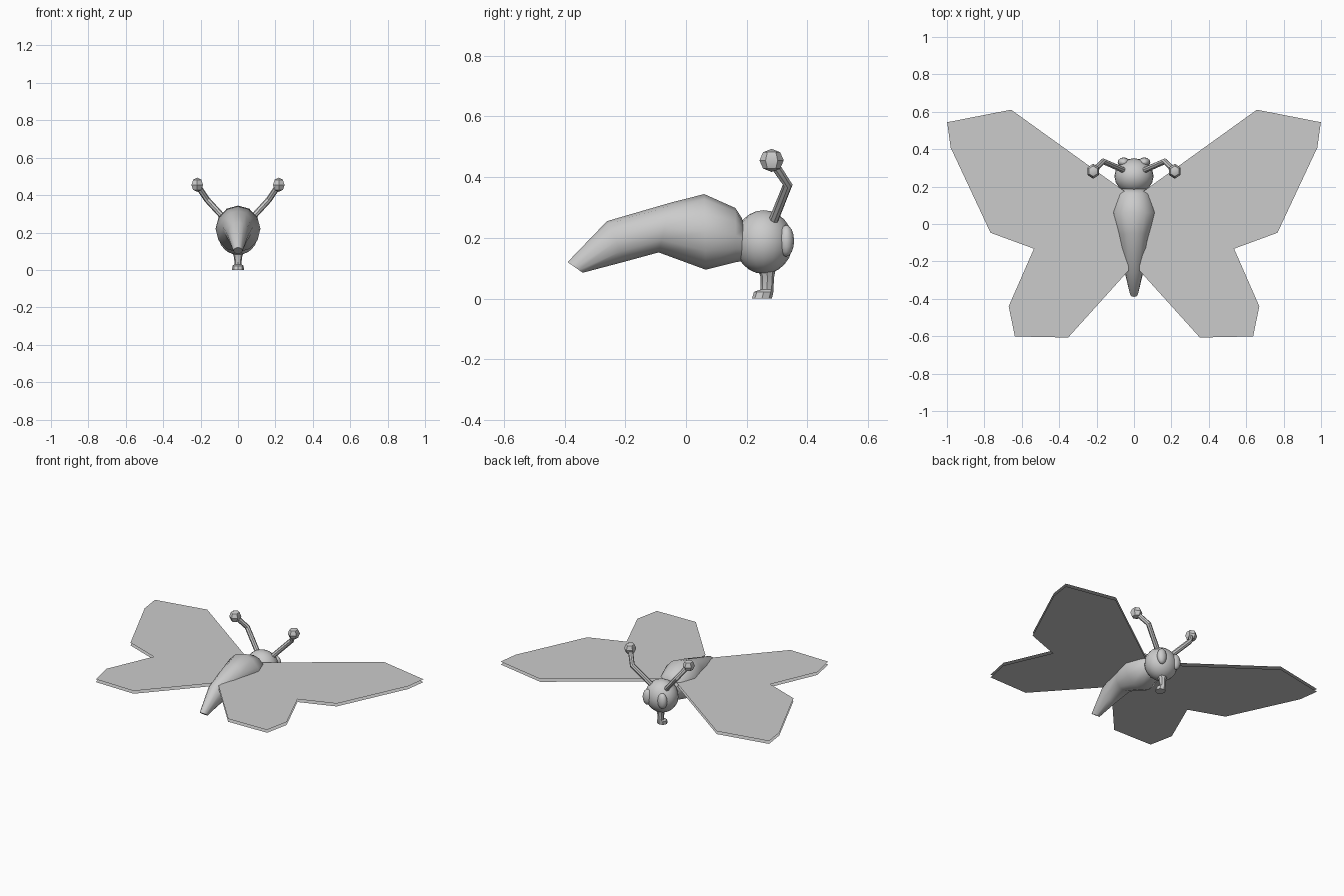
import bpy, bmesh, math
from mathutils import Vector

if "Cube" in bpy.data.objects:
    bpy.data.objects.remove(bpy.data.objects["Cube"])


def finish(name, bm, smooth=True, angle=40):
    bmesh.ops.recalc_face_normals(bm, faces=bm.faces)
    me = bpy.data.meshes.new(name)
    bm.to_mesh(me)
    bm.free()
    ob = bpy.data.objects.new(name, me)
    bpy.context.collection.objects.link(ob)
    if smooth:
        bpy.ops.object.select_all(action='DESELECT')
        bpy.context.view_layer.objects.active = ob
        ob.select_set(True)
        bpy.ops.object.shade_smooth_by_angle(angle=math.radians(angle))
    return ob


def loft(name, rings, sides):
    """Skin closed elliptical rings given as (centre, half axis, half axis)."""
    bm = bmesh.new()
    loops = []
    for c, u, v in rings:
        loops.append([bm.verts.new(c + u * math.cos(a) + v * math.sin(a))
                      for a in (2 * math.pi * i / sides for i in range(sides))])
    for a, b in zip(loops, loops[1:]):
        for i in range(sides):
            j = (i + 1) % sides
            bm.faces.new((a[i], a[j], b[j], b[i]))
    bm.faces.new(loops[0])
    bm.faces.new(loops[-1])
    return finish(name, bm)


def ellipsoid(name, centre, radii, seg=14, rows=10):
    bm = bmesh.new()
    bmesh.ops.create_uvsphere(bm, u_segments=seg, v_segments=rows, radius=1)
    for v in bm.verts:
        v.co = Vector(v.co[k] * radii[k] + centre[k] for k in range(3))
    return finish(name, bm)


# body: (top y, top z, bottom y, bottom z, half width)
body = [(-0.39, 0.12, -0.34, 0.085, 0.024), (-0.26, 0.255, -0.20, 0.122, 0.056),
        (-0.05, 0.316, -0.09, 0.152, 0.083), (0.06, 0.344, 0.065, 0.095, 0.12),
        (0.163, 0.298, 0.165, 0.12, 0.085), (0.185, 0.263, 0.20, 0.125, 0.065)]
rings = []
for ty, tz, by, bz, w in body:
    t, b = Vector((0, ty, tz)), Vector((0, by, bz))
    rings.append(((t + b) / 2, Vector((w, 0, 0)), (t - b) / 2))
loft("body", rings, 12)

# head and proboscis
ellipsoid("head", (0, 0.256, 0.186), (0.105, 0.096, 0.105), 16, 12)
prob = [(0.266, 0.10, 0.034, 0.03), (0.268, 0.07, 0.022, 0.022),
        (0.267, 0.03, 0.018, 0.021), (0.256, 0.022, 0.03, 0.032), (0.25, 0.0, 0.032, 0.033)]
loft("proboscis", [(Vector((0, y, z)), Vector((rx, 0, 0)), Vector((0, ry, 0)))
                   for y, z, rx, ry in prob], 8)

# wing outline, root to tip and back
outline = [(0.03, 0.16), (0.657, 0.611), (0.999, 0.544), (0.98, 0.408), (0.767, -0.047),
           (0.535, -0.132), (0.67, -0.44), (0.637, -0.601), (0.352, -0.607), (0.03, -0.25)]

for s, side in ((1, "right"), (-1, "left")):
    ellipsoid(side + "_eye", (s * 0.055, 0.33, 0.19), (0.032, 0.026, 0.052), 12, 8)

    # antenna stalk with a faceted club
    pts = [Vector((s * x, y, z)) for x, y, z in
           ((0.05, 0.285, 0.25), (0.165, 0.335, 0.375), (0.215, 0.285, 0.45))]
    stalk = []
    for i, p in enumerate(pts):
        d = (pts[min(i + 1, 2)] - pts[max(i - 1, 0)]).normalized()
        u = d.cross(Vector((0, 1, 0))).normalized()
        stalk.append((p, u * 0.016, d.cross(u) * 0.016))
    loft(side + "_antenna", stalk, 8)
    ellipsoid(side + "_antenna_club", (s * 0.218, 0.282, 0.455), (0.036, 0.04, 0.038), 6, 4)

    # wing: thin upper and lower sheets
    bm = bmesh.new()
    for z in (0.256, 0.237):
        f = bm.faces.new([bm.verts.new((s * x, y, z)) for x, y in outline])
    ob = finish(side + "_wing", bm, smooth=False)
    me = ob.data
    bm = bmesh.new()
    bm.from_mesh(me)
    for f in bm.faces:
        f.normal_update()
        up = f.calc_center_median().z > 0.246
        if (f.normal.z > 0) != up:
            f.normal_flip()
    bm.to_mesh(me)
    bm.free()
